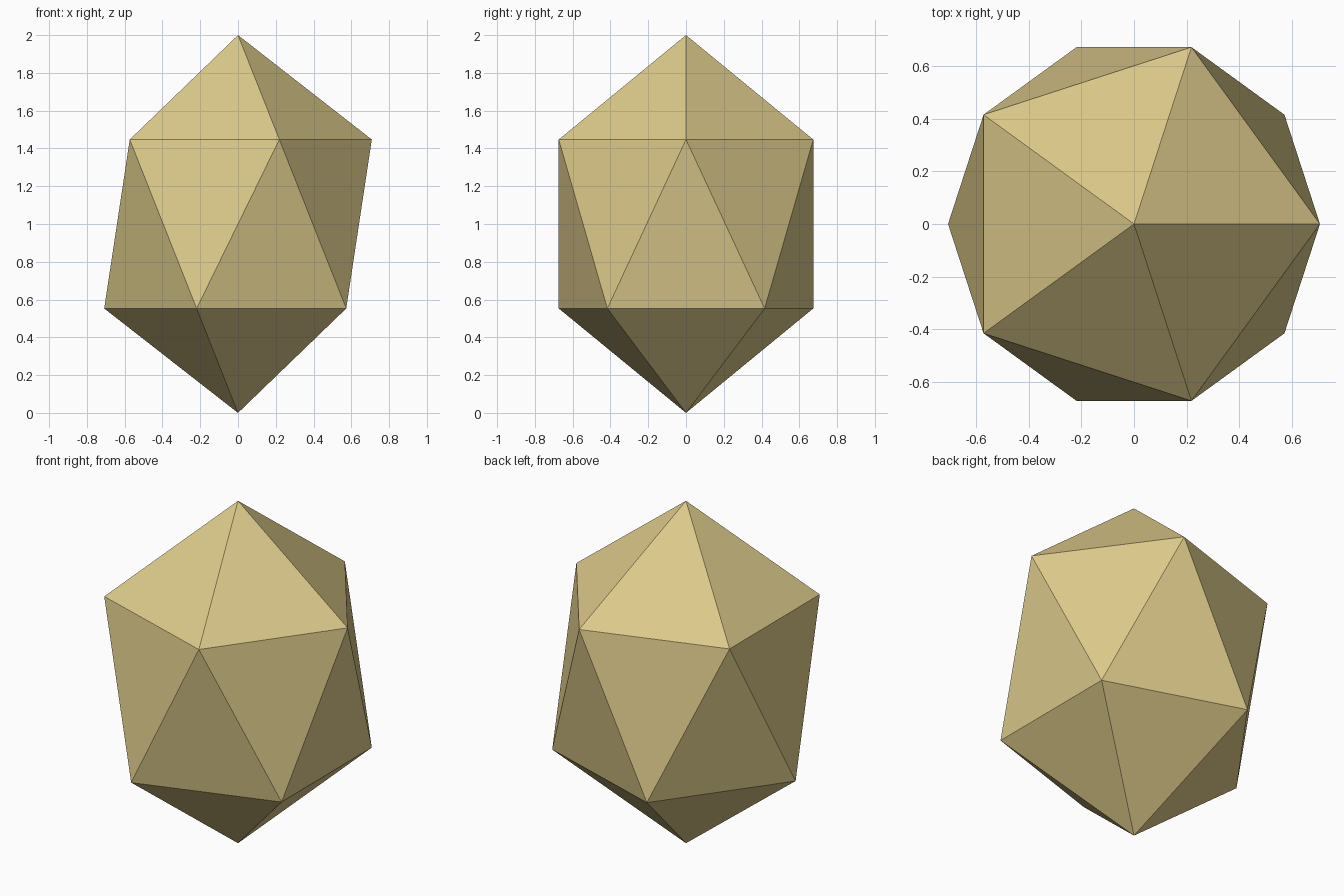
import bpy
import bmesh
from mathutils import Matrix

default = bpy.data.objects.get("Cube")
if default:
    bpy.data.objects.remove(default, do_unlink=True)

# Sandy stone colour
SAND = (0.72, 0.59, 0.255, 1.0)
material = bpy.data.materials.new("sand")
material.use_nodes = True
material.diffuse_color = SAND
shader = next(n for n in material.node_tree.nodes if n.type == 'BSDF_PRINCIPLED')
shader.inputs["Base Color"].default_value = SAND
shader.inputs["Roughness"].default_value = 0.9

# Twenty-sided gem, narrowed sideways and standing on its lower point
WIDTH = 0.792
bm = bmesh.new()
bmesh.ops.create_icosphere(
    bm, subdivisions=1, radius=1.0,
    matrix=Matrix.Translation((0, 0, 1)) @ Matrix.Diagonal((WIDTH, WIDTH, 1, 1)))
for face in bm.faces:
    face.smooth = False
mesh = bpy.data.meshes.new("faceted_stone")
bm.to_mesh(mesh)
bm.free()
mesh.materials.append(material)
stone = bpy.data.objects.new("faceted_stone", mesh)
bpy.context.collection.objects.link(stone)
